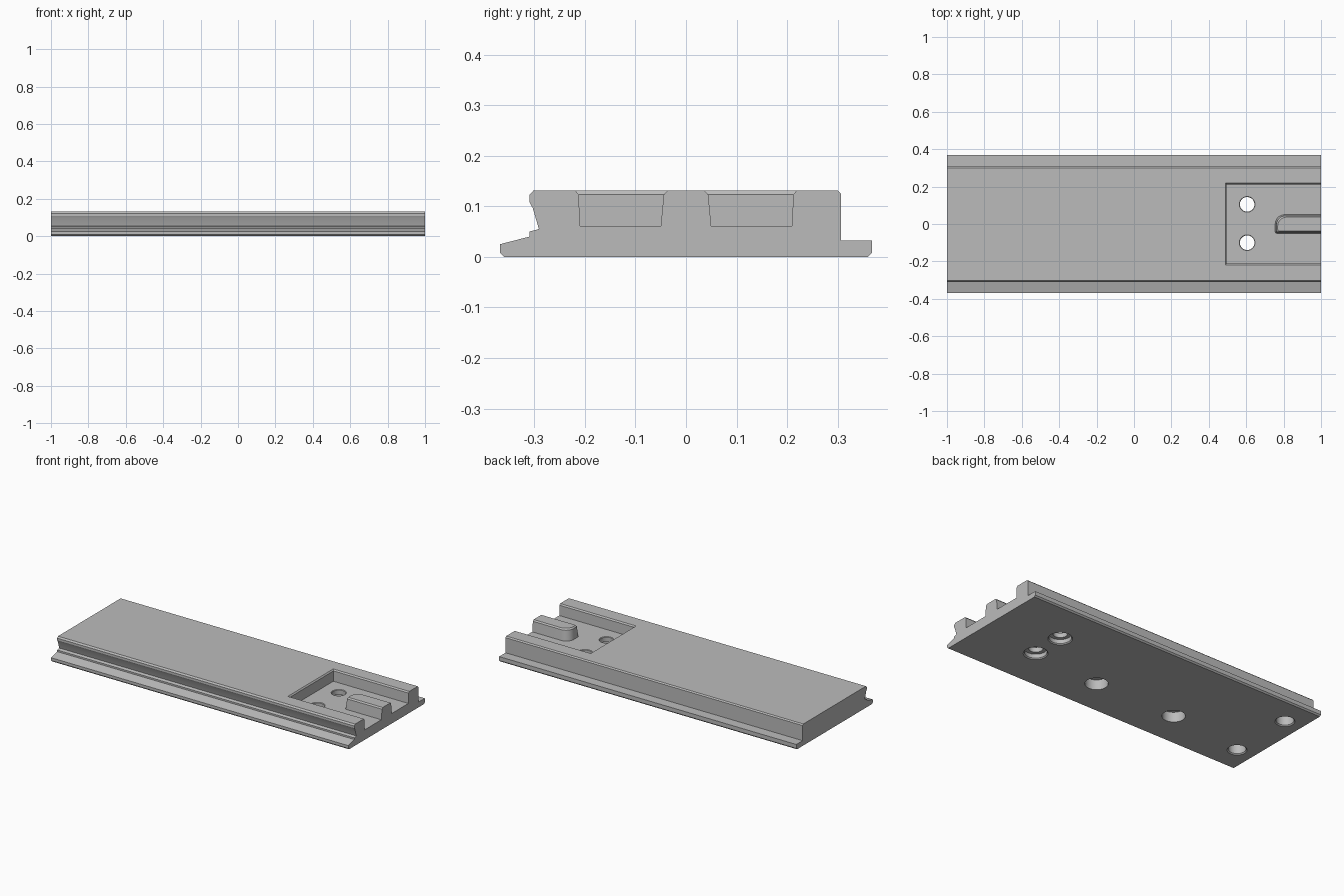
import bpy, bmesh
from math import sin, cos, pi

default = bpy.data.objects.get("Cube")
if default:
    bpy.data.objects.remove(default, do_unlink=True)

grey = bpy.data.materials.new("Matte grey")
grey.use_nodes = True
grey.diffuse_color = (0.5, 0.5, 0.5, 1)
grey.node_tree.nodes["Principled BSDF"].inputs["Base Color"].default_value = (0.5, 0.5, 0.5, 1)


def loft(name, rings):
    """Skin a stack of equal rings and cap both ends."""
    bm = bmesh.new()
    loops = [[bm.verts.new(p) for p in ring] for ring in rings]
    for a, b in zip(loops, loops[1:]):
        for i in range(len(a)):
            j = (i + 1) % len(a)
            bm.faces.new((a[i], a[j], b[j], b[i]))
    bm.faces.new(loops[0])
    bm.faces.new(loops[-1])
    bmesh.ops.recalc_face_normals(bm, faces=bm.faces)
    mesh = bpy.data.meshes.new(name)
    bm.to_mesh(mesh)
    bm.free()
    mesh.materials.append(grey)
    obj = bpy.data.objects.new(name, mesh)
    bpy.context.collection.objects.link(obj)
    return obj


def activate(obj):
    bpy.ops.object.select_all(action='DESELECT')
    obj.select_set(True)
    bpy.context.view_layer.objects.active = obj


def cut(target, cutter):
    """Subtract the cutter and discard it."""
    cutter.hide_render = True
    activate(target)
    mod = target.modifiers.new("Cut", 'BOOLEAN')
    mod.operation = 'DIFFERENCE'
    mod.solver = 'EXACT'
    mod.object = cutter
    bpy.ops.object.modifier_apply(modifier=mod.name)
    bpy.data.objects.remove(cutter, do_unlink=True)


def bore(x, y, levels, n=40):
    """Round cutter from (height, radius) levels."""
    return loft("bore_cutter", [[(x + r * cos(2 * pi * i / n), y + r * sin(2 * pi * i / n), z)
                                 for i in range(n)] for z, r in levels])


# Rail body: one cross-section swept along x
section = [(-.36, 0), (.36, 0), (.368, .008), (.368, .032), (.307, .032), (.307, .124),
           (.3, .131), (-.302, .131), (-.31, .122), (-.31, .109), (-.303, .096),
           (-.291, .055), (-.31, .05), (-.31, .04), (-.368, .025), (-.368, .008)]
body = loft("rail_body", [[(x, y, z) for y, z in section] for x in (-1, 1)])

# Open-ended pocket with a chamfered rim
cut(body, loft("pocket_cutter", [
    [(x0, -h, z), (1.1, -h, z), (1.1, h, z), (x0, h, z)]
    for z, h, x0 in ((.061, .21, .495), (.123, .212, .495), (.14, .226, .481))]))

# Stepped screw holes through the pocket floor
stepped = ((-.006, .073), (.006, .061), (.03, .061), (.03, .039), (.058, .039), (.07, .051))
for y in (-.1, .105):
    cut(body, bore(.605, y, stepped))

# Plain blind holes in the underside
for x in (.145, -.395):
    cut(body, bore(x, -.14, ((-.01, .063), (.06, .063))))

# Chamfered blind holes near the far end
for y in (-.2, .2):
    cut(body, bore(-.89, y, ((-.006, .06), (.006, .048), (.085, .048))))


# Tapered ridge with one large and one small rounded corner
def ridge_ring(z, h, x0, big=.05, small=.01, n=8):
    ring = [(1, -h, z), (1, h, z)]
    for r, side, start in ((big, 1, pi / 2), (small, -1, pi)):
        for i in range(n + 1):
            a = start + i * pi / 2 / n
            ring.append((x0 + r + r * cos(a), side * (h - r) + r * sin(a), z))
    return ring


ridge = loft("pocket_ridge", [ridge_ring(*level) for level in
                              ((.061, .05, .755), (.123, .044, .761), (.131, .037, .768))])

for obj in (body, ridge):
    activate(obj)
    bpy.ops.object.shade_smooth_by_angle(angle=pi / 9)
